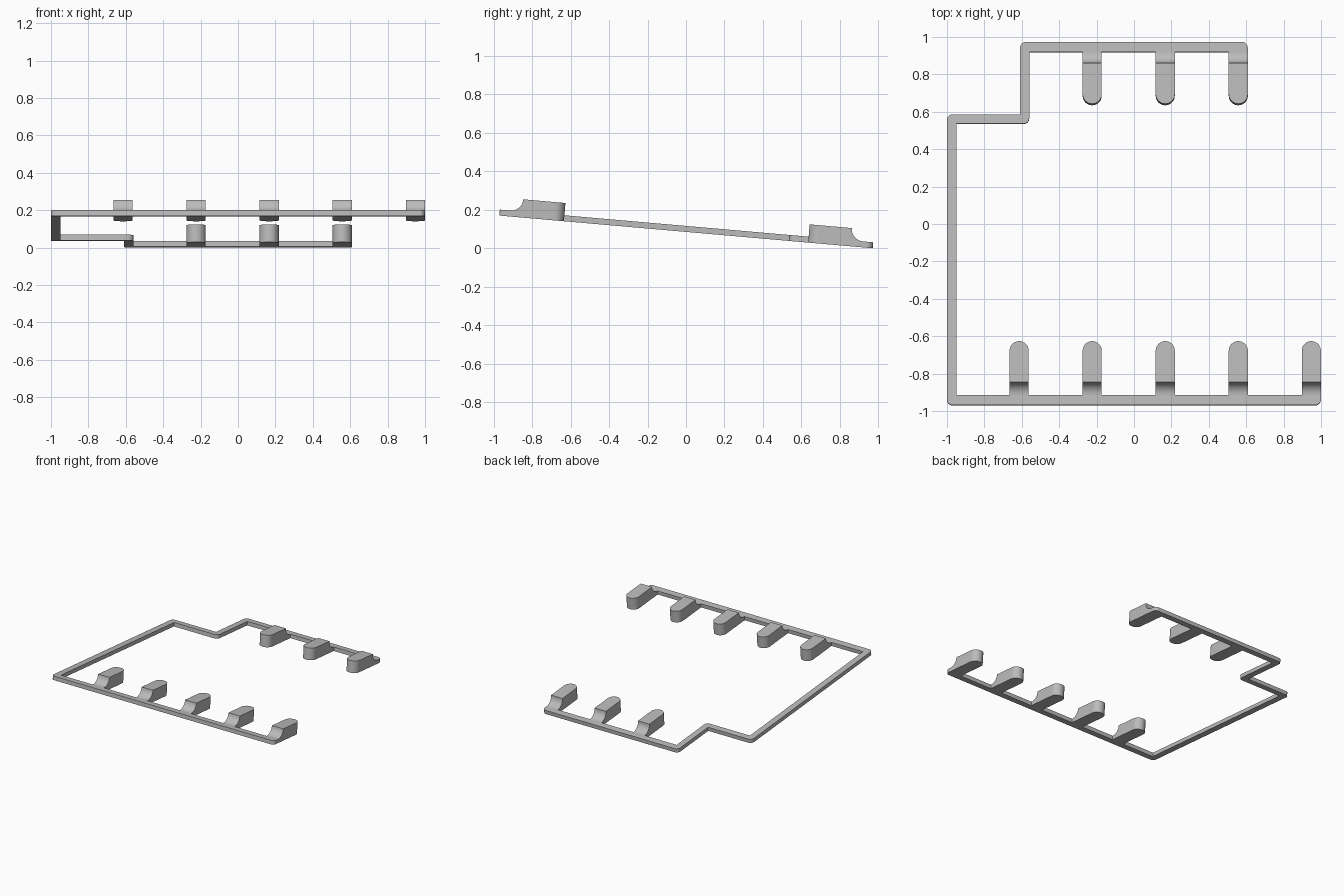
import bpy, bmesh, math
from mathutils import Matrix, Vector

cube = bpy.data.objects.get("Cube")
if cube:
    bpy.data.objects.remove(cube, do_unlink=True)

grey = bpy.data.materials.new("plain grey")
grey.use_nodes = True
colour = (0.5, 0.5, 0.5, 1)
grey.diffuse_color = colour
grey.node_tree.nodes["Principled BSDF"].inputs["Base Color"].default_value = colour

END = 0.974          # half length of the frame along its slope
INNER = 0.921        # inner edge of the front and back rails
TIP = 0.637          # finger tips
HALF = 0.051         # half width of a finger
RAIL = 0.031         # rail thickness
TALL = 0.095         # finger height
PITCH = 0.3905
MIDDLE = 0.167
TILT = math.radians(-5)
PLACE = Matrix.Translation((0, 0, END * math.sin(-TILT))) @ Matrix.Rotation(TILT, 4, "X")


def finish(bm, name):
    """Turn a bmesh into a tilted, shaded object."""
    bmesh.ops.remove_doubles(bm, verts=bm.verts, dist=1e-5)
    bmesh.ops.recalc_face_normals(bm, faces=bm.faces)
    mesh = bpy.data.meshes.new(name)
    bm.to_mesh(mesh)
    bm.free()
    mesh.materials.append(grey)
    obj = bpy.data.objects.new(name, mesh)
    bpy.context.collection.objects.link(obj)
    obj.matrix_world = PLACE
    bpy.ops.object.select_all(action="DESELECT")
    obj.select_set(True)
    bpy.context.view_layer.objects.active = obj
    bpy.ops.object.shade_smooth_by_angle(angle=math.radians(30))


def rounded(points, steps=6):
    """Outline in which each corner (x, y, radius) becomes an arc."""
    out = []
    for i, (x, y, r) in enumerate(points):
        here = Vector((x, y))
        if not r:
            out.append(here)
            continue
        before = (Vector(points[i - 1][:2]) - here).normalized() * r
        after = (Vector(points[(i + 1) % len(points)][:2]) - here).normalized() * r
        for k in range(steps + 1):
            a = k / steps * math.pi / 2
            out.append(here + before * (1 - math.sin(a)) + after * (1 - math.cos(a)))
    return out


# Bent rail: outer side first, then back along the inner side
R = 0.03
front_end = MIDDLE + 2 * PITCH + HALF
back_end = MIDDLE + PITCH + HALF
outline = rounded([
    (front_end, -END, R), (-1, -END, R), (-1, 0.586, R), (-0.609, 0.586, 0),
    (-0.609, END, R), (back_end, END, R), (back_end, INNER, 0),
    (-0.56, INNER, 0), (-0.56, 0.536, R), (-0.95, 0.536, 0),
    (-0.95, -INNER, 0), (front_end, -INNER, 0)])
bm = bmesh.new()
base = bm.faces.new([bm.verts.new((p.x, p.y, 0)) for p in outline])
raised = bmesh.ops.extrude_face_region(bm, geom=[base], use_keep_orig=True)["geom"]
bmesh.ops.translate(bm, vec=(0, 0, RAIL),
                    verts=[g for g in raised if isinstance(g, bmesh.types.BMVert)])
finish(bm, "rail_frame")


def finger(name, x, side):
    """Finger with a concave neck and a round tip, lofted along y."""
    stations = []    # (distance from the middle, half width, height)
    for k in range(11):
        a = k / 10 * math.pi / 2
        stations.append((INNER - 0.064 * math.sin(a), HALF,
                         TALL - (TALL - RAIL) * math.cos(a)))
    for k in range(13):
        a = k / 12 * math.pi / 2
        stations.append((TIP + HALF * (1 - math.sin(a)), HALF * math.cos(a), TALL))
    bm = bmesh.new()
    rings = [[bm.verts.new((x + sx * w, side * y, z))
              for sx, z in ((-1, 0), (1, 0), (1, h), (-1, h))]
             for y, w, h in stations]
    bm.faces.new(rings[0])
    for a, b in zip(rings, rings[1:]):
        for i in range(4):
            j = (i + 1) % 4
            bm.faces.new((a[i], a[j], b[j], b[i]))
    finish(bm, name)


# Five fingers on the front rail, three on the back rail
for i in range(-2, 3):
    finger(f"front_finger_{i + 3}", MIDDLE + i * PITCH, -1)
for i in range(-1, 2):
    finger(f"back_finger_{i + 2}", MIDDLE + i * PITCH, 1)
